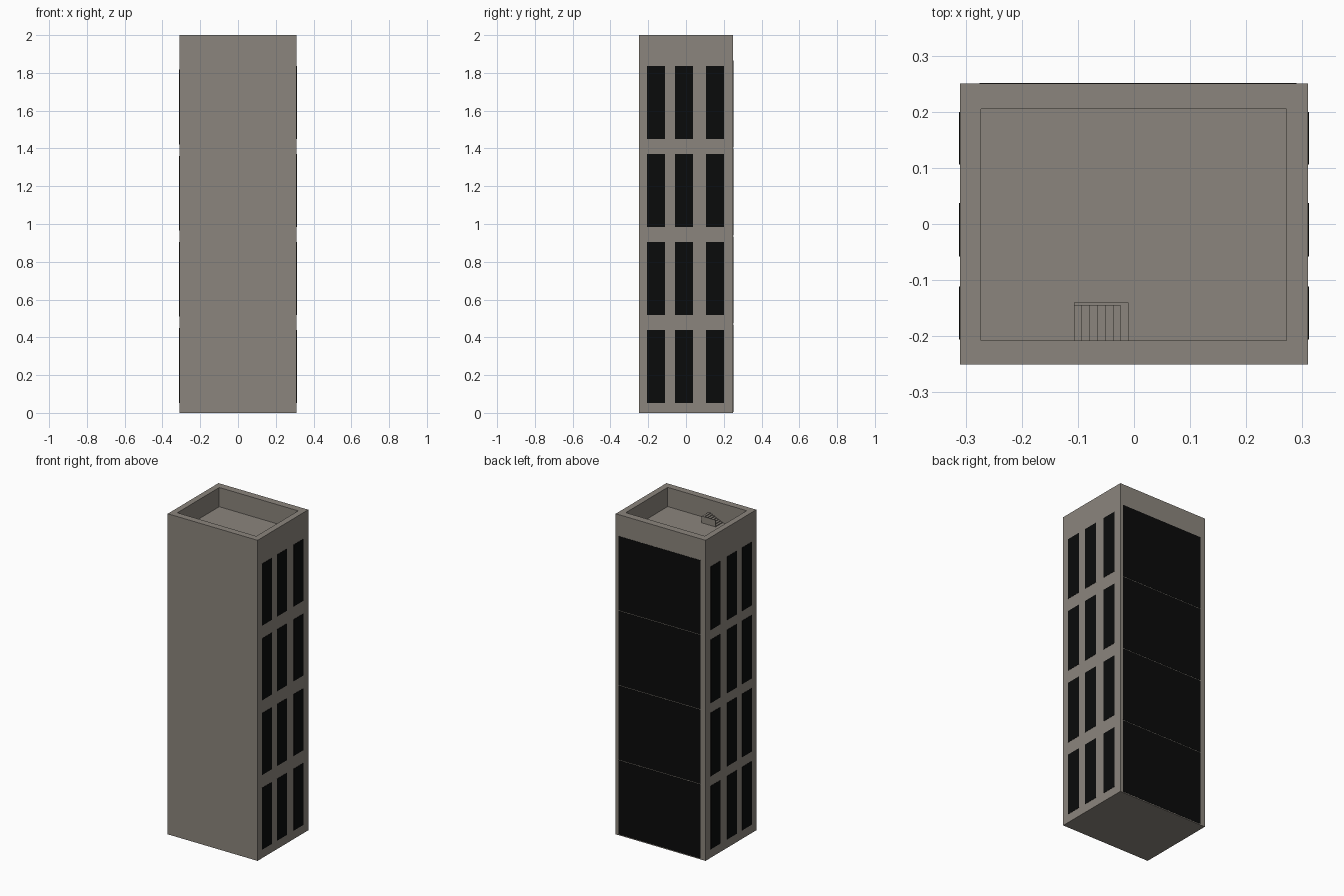
import bpy, bmesh

if "Cube" in bpy.data.objects:
    bpy.data.objects.remove(bpy.data.objects["Cube"])


def material(name, rgb):
    m = bpy.data.materials.new(name)
    m.diffuse_color = (*rgb, 1)
    m.use_nodes = True
    m.node_tree.nodes["Principled BSDF"].inputs["Base Color"].default_value = m.diffuse_color
    return m


STONE = material("warm grey stone", (0.26, 0.235, 0.205))
GLASS = material("black glass", (0.003, 0.0033, 0.0033))


def finish(name, bm, mat):
    bmesh.ops.recalc_face_normals(bm, faces=bm.faces)
    me = bpy.data.meshes.new(name)
    bm.to_mesh(me)
    bm.free()
    me.materials.append(mat)
    ob = bpy.data.objects.new(name, me)
    bpy.context.collection.objects.link(ob)
    return ob


def add_box(bm, x0, x1, y0, y1, z0, z1):
    verts = bmesh.ops.create_cube(bm, size=1)["verts"]
    for v in verts:
        v.co = (x1 if v.co.x > 0 else x0,
                y1 if v.co.y > 0 else y0,
                z1 if v.co.z > 0 else z0)


# tower shell with a sunken flat roof behind a parapet
bm = bmesh.new()
rings = [(-0.31, 0.31, -0.25, 0.25, 0.0),
         (-0.31, 0.31, -0.25, 0.25, 2.0),
         (-0.273, 0.272, -0.208, 0.205, 2.0),
         (-0.273, 0.272, -0.208, 0.205, 1.88)]
loops = [[bm.verts.new(p) for p in ((a, c, z), (b, c, z), (b, d, z), (a, d, z))]
         for a, b, c, d, z in rings]
for lo, hi in zip(loops, loops[1:]):
    for i in range(4):
        j = (i + 1) % 4
        bm.faces.new((lo[i], lo[j], hi[j], hi[i]))
bm.faces.new(loops[0])
bm.faces.new(loops[-1])
finish("tower", bm, STONE)

# small roof stair against the front parapet, with a low side wall
bm = bmesh.new()
STEPS = 7
X0, X1 = -0.107, -0.01
run = (X1 - X0) / STEPS
for i in range(STEPS):
    add_box(bm, X0 + i * run, X0 + (i + 1) * run, -0.208, -0.145,
            1.88, 1.88 + 0.04 * (i + 1) / STEPS)
add_box(bm, X0, X1, -0.145, -0.14, 1.88, 1.922)
finish("roof_stair", bm, STONE)

# side windows: three columns on four floors, as thin plates
COLUMNS = [(-0.206, -0.111), (-0.058, 0.037), (0.106, 0.2)]
for name, side, pitch, height in (("right_windows", 1, 0.466, 0.386),
                                  ("left_windows", -1, 0.456, 0.396)):
    bm = bmesh.new()
    for floor in range(4):
        z = 0.053 + pitch * floor
        for y0, y1 in COLUMNS:
            xa, xb = sorted((side * 0.309, side * 0.3115))
            add_box(bm, xa, xb, y0, y1, z, z + height)
    finish(name, bm, GLASS)

# back glazing: one wide panel per floor with hairline joints
bm = bmesh.new()
for floor in range(4):
    z = 0.006 + 0.466 * floor
    add_box(bm, -0.275, 0.29, 0.249, 0.2515, z, z + 0.462)
finish("back_glazing", bm, GLASS)
